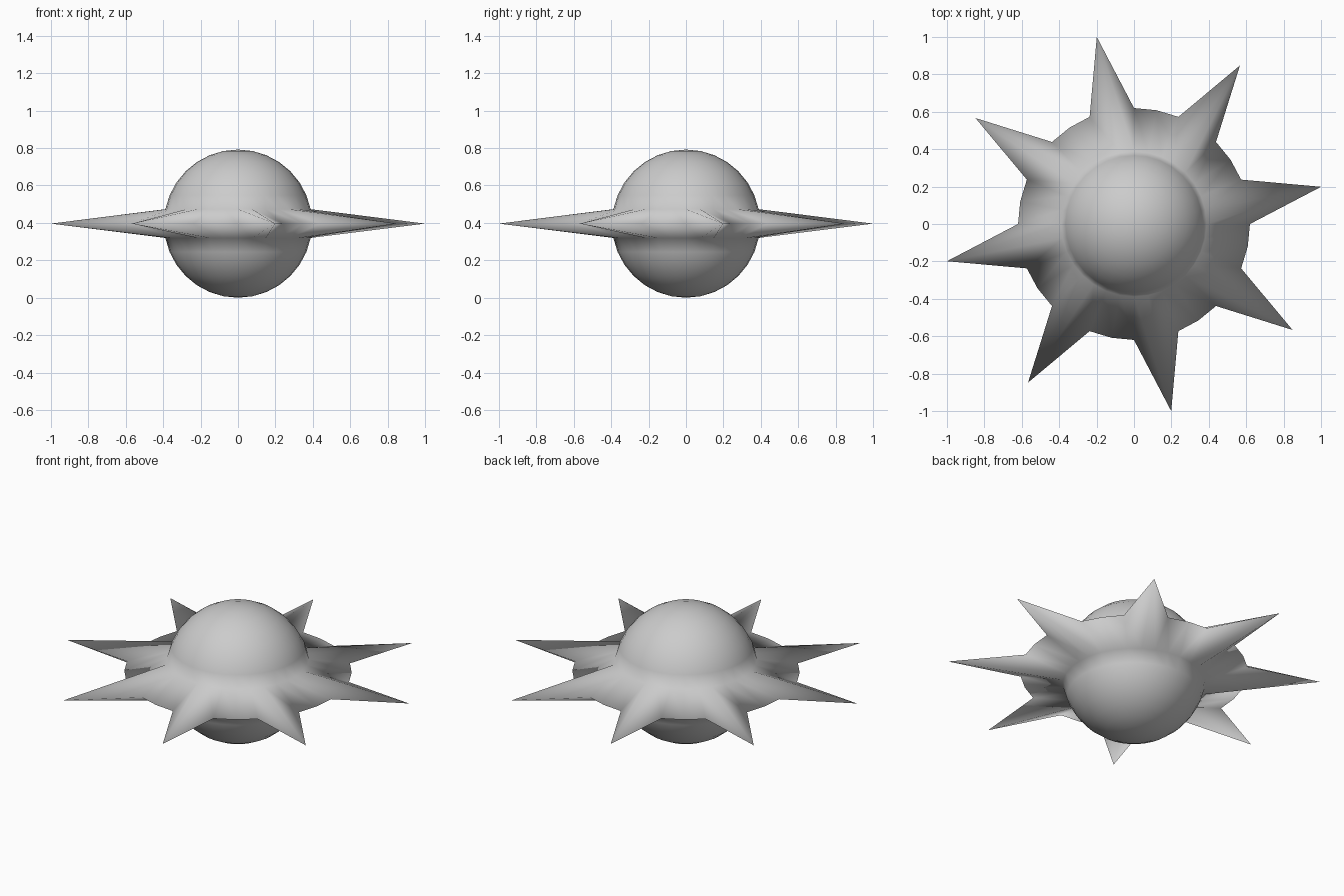
import bpy, bmesh, math

if "Cube" in bpy.data.objects:
    bpy.data.objects.remove(bpy.data.objects["Cube"])

SEGMENTS, RINGS = 32, 16
BALL_R = 0.396
RIM_R = 0.62
TIP_R = 1 / math.cos(math.radians(11.25))

# Round core
bm = bmesh.new()
bmesh.ops.create_uvsphere(bm, u_segments=SEGMENTS, v_segments=RINGS, radius=BALL_R)

# Equator pulled out into a thin rim, every fourth vertex into a spike
for v in bm.verts:
    if abs(v.co.z) < 1e-4:
        a = math.atan2(v.co.y, v.co.x)
        step = round(a / (2 * math.pi / SEGMENTS))
        r = TIP_R if step % 4 == 1 else RIM_R
        v.co.x, v.co.y, v.co.z = r * math.cos(a), r * math.sin(a), 0
    v.co.z += BALL_R

bmesh.ops.recalc_face_normals(bm, faces=bm.faces)
for f in bm.faces:
    f.smooth = True

mesh = bpy.data.meshes.new("spiked_ball")
bm.to_mesh(mesh)
bm.free()
obj = bpy.data.objects.new("spiked_ball", mesh)
bpy.context.collection.objects.link(obj)
